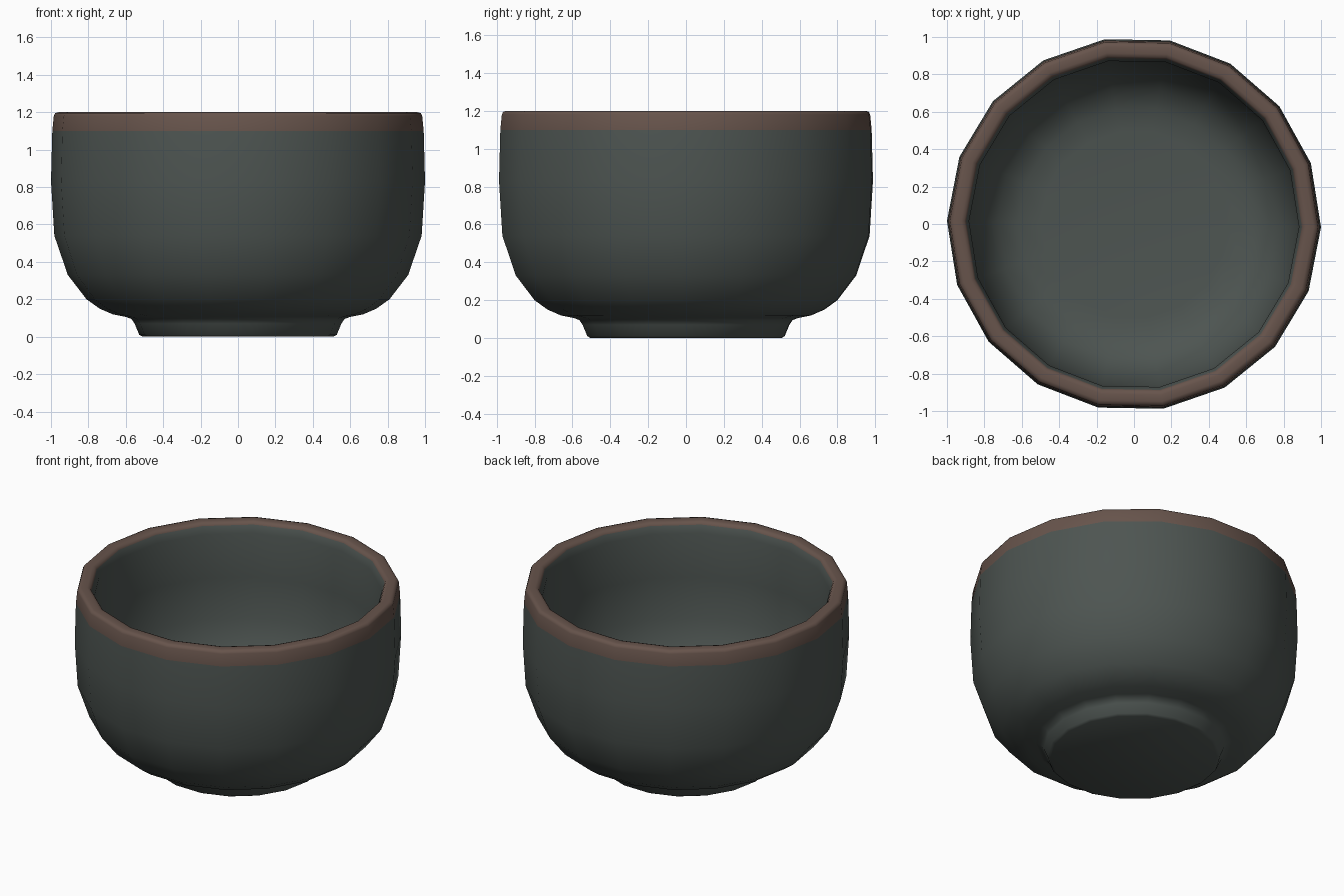
import bpy, bmesh, math

if "Cube" in bpy.data.objects:
    bpy.data.objects.remove(bpy.data.objects["Cube"])

SIDES = 18
TURN = math.radians(-1)

def material(name, color):
    m = bpy.data.materials.new(name)
    m.diffuse_color = (*color, 1)
    m.use_nodes = True
    m.node_tree.nodes["Principled BSDF"].inputs["Base Color"].default_value = m.diffuse_color
    return m

# profile (radius, height) from under the foot, over the lip, to the inner floor
outer = [(0.0, 0.0), (0.51, 0.0), (0.528, 0.01), (0.553, 0.07), (0.57, 0.095),
         (0.60, 0.106), (0.67, 0.12), (0.74, 0.15), (0.81, 0.20), (0.91, 0.33),
         (0.982, 0.54), (1.0, 0.83), (0.993, 1.10)]
lip = [(0.985, 1.18), (0.978, 1.195), (0.96, 1.20), (0.925, 1.20), (0.907, 1.195), (0.898, 1.18)]
inner = [(0.882, 1.13), (0.89, 0.83), (0.872, 0.56), (0.81, 0.38),
         (0.73, 0.27), (0.62, 0.215), (0.50, 0.20), (0.0, 0.20)]
profile = outer + lip + inner

# revolve the profile, colouring the rim band
bm = bmesh.new()
rings = []
for r, z in profile:
    if r == 0:
        rings.append([bm.verts.new((0, 0, z))] * SIDES)
    else:
        rings.append([bm.verts.new((r * math.cos(TURN + math.tau * i / SIDES),
                                    r * math.sin(TURN + math.tau * i / SIDES), z))
                      for i in range(SIDES)])
rim = range(len(outer) - 1, len(outer) + len(lip) - 1)
for k in range(len(rings) - 1):
    a, b = rings[k], rings[k + 1]
    for i in range(SIDES):
        j = (i + 1) % SIDES
        f = bm.faces.new(list(dict.fromkeys((a[i], a[j], b[j], b[i]))))
        f.material_index = 1 if k in rim else 0
bmesh.ops.recalc_face_normals(bm, faces=bm.faces)
mesh = bpy.data.meshes.new("bowl")
bm.to_mesh(mesh)
bm.free()

# bowl object with glaze and rim colours
mesh.materials.append(material("glaze", (0.075, 0.09, 0.083)))
mesh.materials.append(material("rim_brown", (0.135, 0.088, 0.071)))
bowl = bpy.data.objects.new("bowl", mesh)
bpy.context.collection.objects.link(bowl)
bpy.context.view_layer.objects.active = bowl
bowl.select_set(True)
bpy.ops.object.shade_smooth_by_angle(angle=math.radians(50))
